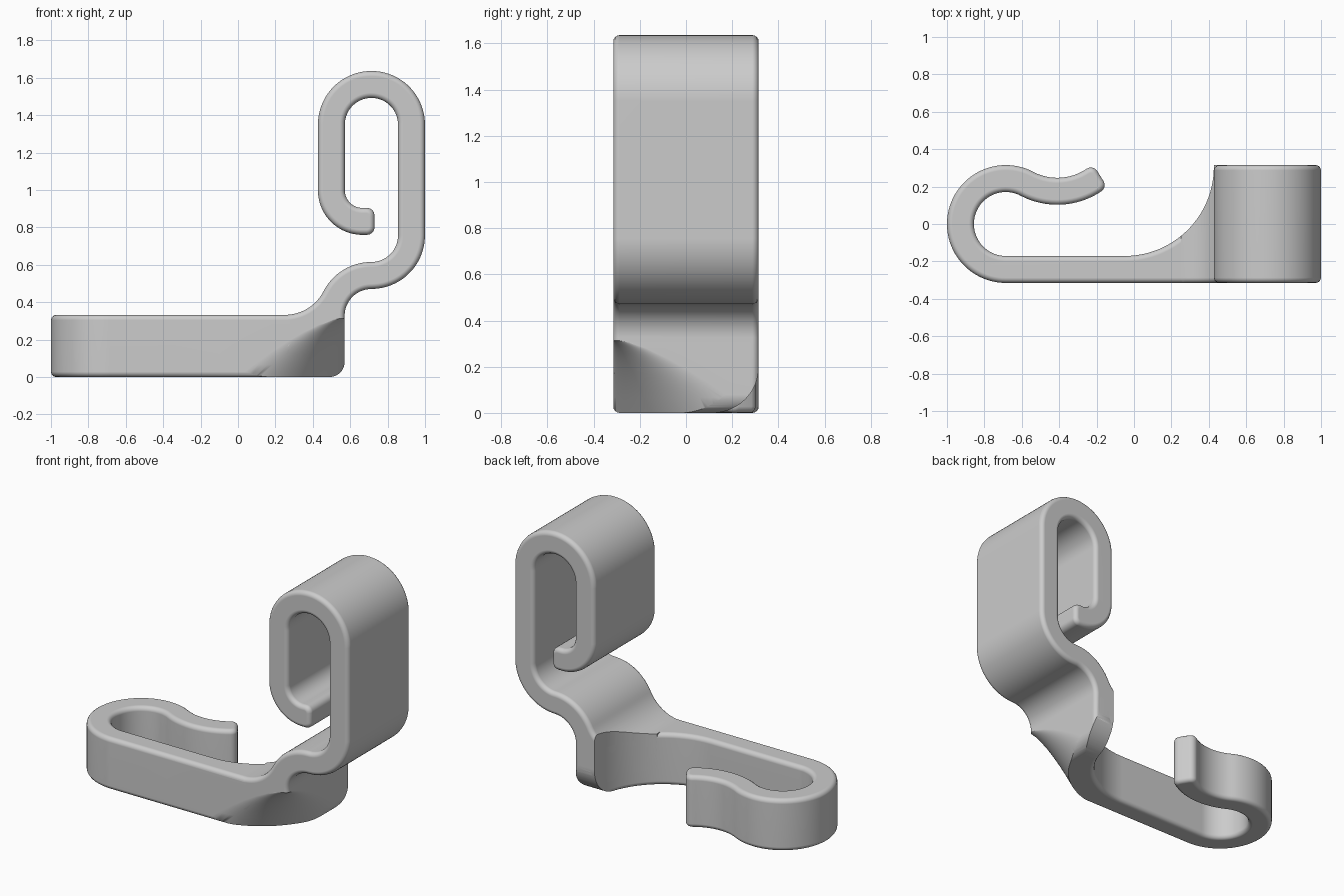
import bpy, bmesh
from math import sin, cos, radians, ceil
from mathutils import Vector

cube = bpy.data.objects.get("Cube")
if cube:
    bpy.data.objects.remove(cube, do_unlink=True)

HALF = 0.072      # half the thickness of the bent strip
DEPTH = 0.315     # half the depth of the clip
ARM_TOP = 0.332
RIM = 0.028

grey = bpy.data.materials.new("plain grey")
grey.use_nodes = True
grey.diffuse_color = (0.6, 0.6, 0.6, 1)
grey.node_tree.nodes["Principled BSDF"].inputs["Base Color"].default_value = (0.6, 0.6, 0.6, 1)


def arc(cx, cy, r, a0, a1, step=4):
    n = max(4, ceil(abs(a1 - a0) / step))
    angles = [radians(a0 + (a1 - a0) * i / n) for i in range(n + 1)]
    return [Vector((cx + r * cos(a), cy + r * sin(a))) for a in angles]


def clean(pts):
    out = []
    for p in map(Vector, pts):
        if not out or (p - out[-1]).length > 0.001:
            out.append(p)
    if (out[0] - out[-1]).length < 0.001:
        out.pop()
    return out


def strip_sides(path, cap=0.04):
    """Left and right edges of a strip whose first end is rounded."""
    path = clean(path)
    left, right = [], []
    for i, p in enumerate(path):
        t = Vector((0, 0))
        if i > 0:
            t += (p - path[i - 1]).normalized()
        if i < len(path) - 1:
            t += (path[i + 1] - p).normalized()
        t.normalize()
        n = Vector((-t.y, t.x))
        if i == 0:
            for e in (90, 67, 45, 22):
                w = HALF - cap + cap * cos(radians(e))
                q = p - t * cap * sin(radians(e))
                left.append(q + n * w)
                right.append(q - n * w)
        left.append(p + n * HALF)
        right.append(p - n * HALF)
    return left, right


def inset(pts, d):
    out = []
    for i, p in enumerate(pts):
        a = (p - pts[i - 1]).normalized()
        b = (pts[(i + 1) % len(pts)] - p).normalized()
        na, nb = Vector((-a.y, a.x)), Vector((-b.y, b.x))
        out.append(p + (na + nb) * d / max(0.3, 1 + na.dot(nb)))
    return out


def make_object(name, bm):
    bmesh.ops.recalc_face_normals(bm, faces=bm.faces)
    mesh = bpy.data.meshes.new(name)
    bm.to_mesh(mesh)
    bm.free()
    mesh.materials.append(grey)
    obj = bpy.data.objects.new(name, mesh)
    bpy.context.collection.objects.link(obj)
    return obj


def bridge(bm, rings):
    for r0, r1 in zip(rings, rings[1:]):
        for i in range(len(r0)):
            bm.faces.new((r0[i - 1], r0[i], r1[i], r1[i - 1]))


def prism(name, pts, lo, hi, place, rim=0):
    """Extrude an outline, with rounded rims at both ends."""
    pts = clean(pts)
    area = sum(pts[i - 1].cross(p) for i, p in enumerate(pts))
    if area < 0:
        pts.reverse()
    angles = [radians(a) for a in (90, 67, 45, 22, 0)] if rim else [0]
    levels = [(lo + rim * (1 - sin(a)), rim * (1 - cos(a))) for a in angles]
    levels += [(hi - rim * (1 - sin(a)), rim * (1 - cos(a))) for a in reversed(angles)]
    bm = bmesh.new()
    rings = [[bm.verts.new(place(p.x, p.y, w)) for p in inset(pts, d)] for w, d in levels]
    bridge(bm, rings)
    bm.faces.new(rings[0])
    bm.faces.new(rings[-1])
    return make_object(name, bm)


def plan(u, v, w):
    return (u, v, w)


def front(u, v, w):
    return (u, w, v)


def side(u, v, w):
    return (w, u, v)


def combine(obj, cutter, operation):
    cutter.hide_render = True
    mod = obj.modifiers.new("cut", 'BOOLEAN')
    mod.operation, mod.solver, mod.object = operation, 'EXACT', cutter
    bpy.context.view_layer.update()
    graph = bpy.context.evaluated_depsgraph_get()
    mesh = bpy.data.meshes.new_from_object(obj.evaluated_get(graph))
    obj.modifiers.clear()
    if len(mesh.polygons):
        obj.data = mesh


# Concave flare that widens the arm into the foot of the upright hook
flare = arc(-0.05, 0.306, 0.477, -90, 0)

# Lower hook: curled strip, straight arm and flared foot, seen from above
left, right = strip_sides(arc(-0.41, 0.526, 0.351, 304, 242.4)
                          + arc(-0.685, 0, 0.243, 62.4, 270))
outline = right + arc(0.535, -0.28, 0.035, -90, 0, 15) + arc(0.535, 0.28, 0.035, 0, 90, 15)
outline += arc(0.462, 0.28, 0.035, 90, 180, 15) + flare[-2::-1] + left[::-1]
lower_hook = prism("lower_hook", outline, 0, ARM_TOP, plan, RIM)

# Upper hook: curled strip, bend and ramp down to the foot, seen from the front
path = [Vector((0.69, 0.832))] + arc(0.665, 0.9975, 0.1655, 270, 180)
path += arc(0.7135, 1.35, 0.214, 180, 0) + arc(0.7135, 0.757, 0.214, 0, -90)
left, right = strip_sides(path)
outline = left[:-1] + arc(0.7135, 0.327, 0.1435, 90, 180)
outline += [(0.57, 0.1), (0.25, 0.1)]
outline += arc(0.25, 0.565, 0.233, -90, -27.2) + arc(0.7135, 0.327, 0.288, 152.8, 90)
outline += right[-2::-1]
upper_hook = prism("upper_hook", outline, -DEPTH, DEPTH, front, RIM)

# Keep the ramp within the flared outline
limit = prism("flare_limit", flare + [(0.427, 0.5), (1.2, 0.5), (1.2, -0.5), (-0.05, -0.5)],
              -0.2, 2, plan)
combine(upper_hook, limit, 'INTERSECT')

# Bulging cone-shaped scoop under the front corner of the foot
tip = Vector((0.57, -DEPTH, 0.32))
base = [Vector((0.57 * p.x, 0.28 + 0.595 * p.y, 0)) for p in arc(0, 0, 1, -90, 0, 3)]
base += [Vector(p) for p in ((0.9, 0.28, 0), (0.9, -0.6, 0), (0, -0.6, 0))]
bm = bmesh.new()
top = bm.verts.new(tip)
rings = []
for s in (0.12, 0.25, 0.4, 0.55, 0.7, 0.85, 1, 1.1):
    rings.append([bm.verts.new((tip.x + (p.x - tip.x) * s, tip.y + (p.y - tip.y) * s,
                                tip.z * (1 - s ** 1.45))) for p in base])
for i in range(len(base)):
    bm.faces.new((rings[0][i - 1], rings[0][i], top))
bridge(bm, rings)
bm.faces.new(rings[-1])
scoop = make_object("scoop_cutter", bm)

# Rounded lower corners at the back and the end of the foot
back_corner = prism("back_corner_cutter", arc(0.115, 0.2, 0.2, 270, 360)
                    + [(0.4, 0.2), (0.4, -0.1), (0.115, -0.1)], 0.2, 0.7, side)
end_corner = prism("end_corner_cutter", arc(0.49, 0.08, 0.08, 270, 360, 8)
                   + [(0.65, 0.08), (0.65, -0.1), (0.49, -0.1)], -0.6, 0.6, front)

cutters = (scoop, back_corner, end_corner)
for obj in (lower_hook, upper_hook):
    for cutter in cutters:
        combine(obj, cutter, 'DIFFERENCE')
for cutter in cutters + (limit,):
    bpy.data.objects.remove(cutter, do_unlink=True)

# Smooth shading with flat caps
bpy.ops.object.select_all(action='DESELECT')
for obj in (lower_hook, upper_hook):
    obj.select_set(True)
    bpy.context.view_layer.objects.active = obj
bpy.ops.object.shade_smooth_by_angle(angle=radians(32))
for obj in (lower_hook, upper_hook):
    mod = obj.modifiers.new("even_shading", 'WEIGHTED_NORMAL')
    mod.keep_sharp = True
